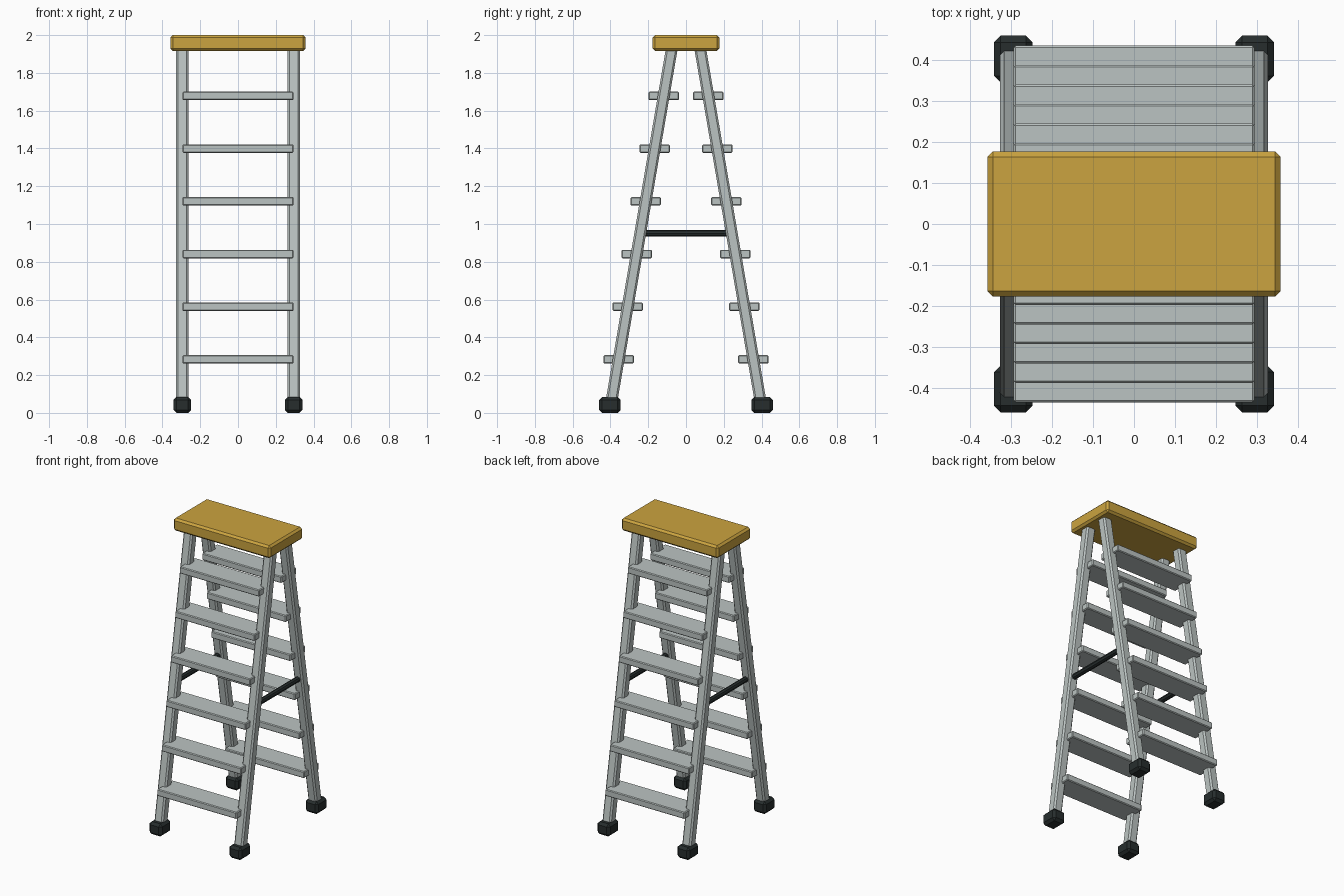
import bpy
import math
from mathutils import Vector

old = bpy.data.objects.get("Cube")
if old:
    bpy.data.objects.remove(old, do_unlink=True)


def material(name, rgb):
    m = bpy.data.materials.new(name)
    m.use_nodes = True
    color = (*rgb, 1)
    m.diffuse_color = color
    m.node_tree.nodes["Principled BSDF"].inputs["Base Color"].default_value = color
    return m


METAL = material("brushed metal", (0.50, 0.55, 0.54))
GOLD = material("golden wood", (0.60, 0.37, 0.05))
RUBBER = material("dark rubber", (0.02, 0.027, 0.027))


def box(name, center, size, chamfer, mat, tilt=0):
    """Chamfered box, tilted about the x axis."""
    bpy.ops.mesh.primitive_cube_add(size=1, location=center)
    ob = bpy.context.object
    ob.name = name
    ob.scale = size
    bpy.ops.object.transform_apply(location=False, rotation=False, scale=True)
    ob.rotation_euler.x = tilt
    ob.data.materials.append(mat)
    bevel = ob.modifiers.new("chamfer", "BEVEL")
    bevel.width = chamfer
    bevel.segments = 1
    return ob


SLOPE = 0.171
RAIL_X = 0.295


def rail_y(z):
    return 0.405 - SLOPE * z


# Top board
box("top_board", (0, 0, 1.958), (0.716, 0.354, 0.084), 0.013, GOLD)

low, high = 0.03, 1.94
for side, label in ((-1, "front"), (1, "back")):
    # Leaning rails and feet
    for x, hand in ((-RAIL_X, "right"), (RAIL_X, "left")):
        a = Vector((x, side * rail_y(low), low))
        b = Vector((x, side * rail_y(high), high))
        box(f"{label}_{hand}_rail", (a + b) / 2, (0.065, 0.062, (b - a).length),
            0.01, METAL, side * math.atan(SLOPE))
        box(f"{label}_{hand}_foot", (x, side * 0.403, 0.042),
            (0.094, 0.114, 0.084), 0.016, RUBBER)
    # Level treads
    for i in range(6):
        z = 0.283 + 0.279 * i
        box(f"{label}_tread_{i + 1}", (0, side * rail_y(z), z),
            (0.588, 0.16, 0.045), 0.005, METAL)

# Spreader bars between front and back rails
for x, hand in ((-RAIL_X, "right"), (RAIL_X, "left")):
    bpy.ops.mesh.primitive_cylinder_add(
        vertices=8, radius=0.018, depth=2 * rail_y(0.951),
        location=(x, 0, 0.951), rotation=(math.pi / 2, 0, 0))
    bar = bpy.context.object
    bar.name = f"{hand}_spreader_bar"
    bar.data.materials.append(RUBBER)
